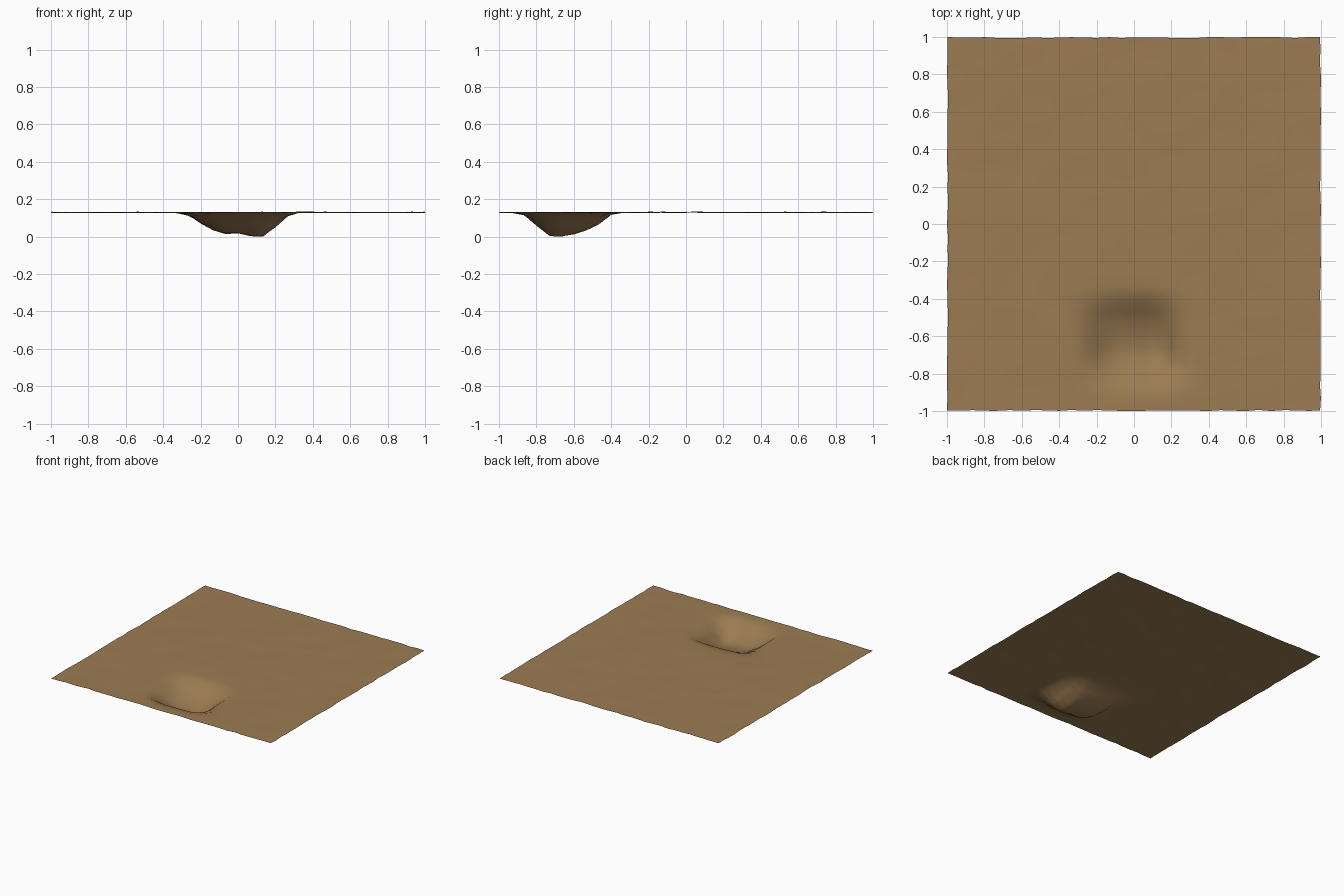
import bpy, bmesh, random
from mathutils import Vector, noise

if "Cube" in bpy.data.objects:
    bpy.data.objects.remove(bpy.data.objects["Cube"])

random.seed(4)
CELLS = 30
LEVEL = 0.13          # ground height
PIT_Y = -0.67         # row of the deepest point

# Pit cross-sections: (position, height) along x and along y
PROFILE_X = [(-0.33, 0.13), (-0.27, 0.122), (-0.2, 0.07), (-0.133, 0.035), (-0.067, 0.015),
             (0, 0.018), (0.067, 0.003), (0.133, 0.0), (0.2, 0.055), (0.267, 0.115), (0.33, 0.13)]
PROFILE_Y = [(-0.93, 0.13), (-0.867, 0.115), (-0.8, 0.055), (-0.733, 0.003), (-0.667, 0.0),
             (-0.6, 0.011), (-0.533, 0.032), (-0.467, 0.065), (-0.4, 0.12), (-0.333, 0.13)]


def depth(profile, t):
    """Pit depth from 0 (ground) to 1 (bottom) at position t."""
    for (a, ha), (b, hb) in zip(profile, profile[1:]):
        if a <= t <= b:
            return 1 - (ha + (hb - ha) * (t - a) / (b - a)) / LEVEL
    return 0.0


# Sand sheet with one pit near the front edge
bm = bmesh.new()
bmesh.ops.create_grid(bm, x_segments=CELLS, y_segments=CELLS, size=1)
for v in bm.verts:
    x, y = v.co.x, v.co.y
    pit = depth(PROFILE_X, x + 0.12 * (y - PIT_Y)) * depth(PROFILE_Y, y)
    ripple = 0.004 * noise.noise(Vector((x * 5, y * 9, 2.3))) + random.uniform(-0.002, 0.002)
    v.co.z = LEVEL * (1 - pit) + ripple * (1 - pit)
    # slightly uneven outline, kept inside the square
    v.co.x = max(-1, min(1, x * 0.997 + random.uniform(-0.003, 0.003)))
    v.co.y = max(-1, min(1, y * 0.997 + random.uniform(-0.003, 0.003)))
lowest = min(v.co.z for v in bm.verts)
for v in bm.verts:
    v.co.z -= lowest
for f in bm.faces:
    f.smooth = True

mesh = bpy.data.meshes.new("sand_ground")
bm.to_mesh(mesh)
bm.free()
ground = bpy.data.objects.new("sand_ground", mesh)
bpy.context.collection.objects.link(ground)

sand = bpy.data.materials.new("sand")
sand.diffuse_color = (0.33, 0.2, 0.085, 1)
sand.use_nodes = True
sand.node_tree.nodes["Principled BSDF"].inputs["Base Color"].default_value = sand.diffuse_color
mesh.materials.append(sand)
